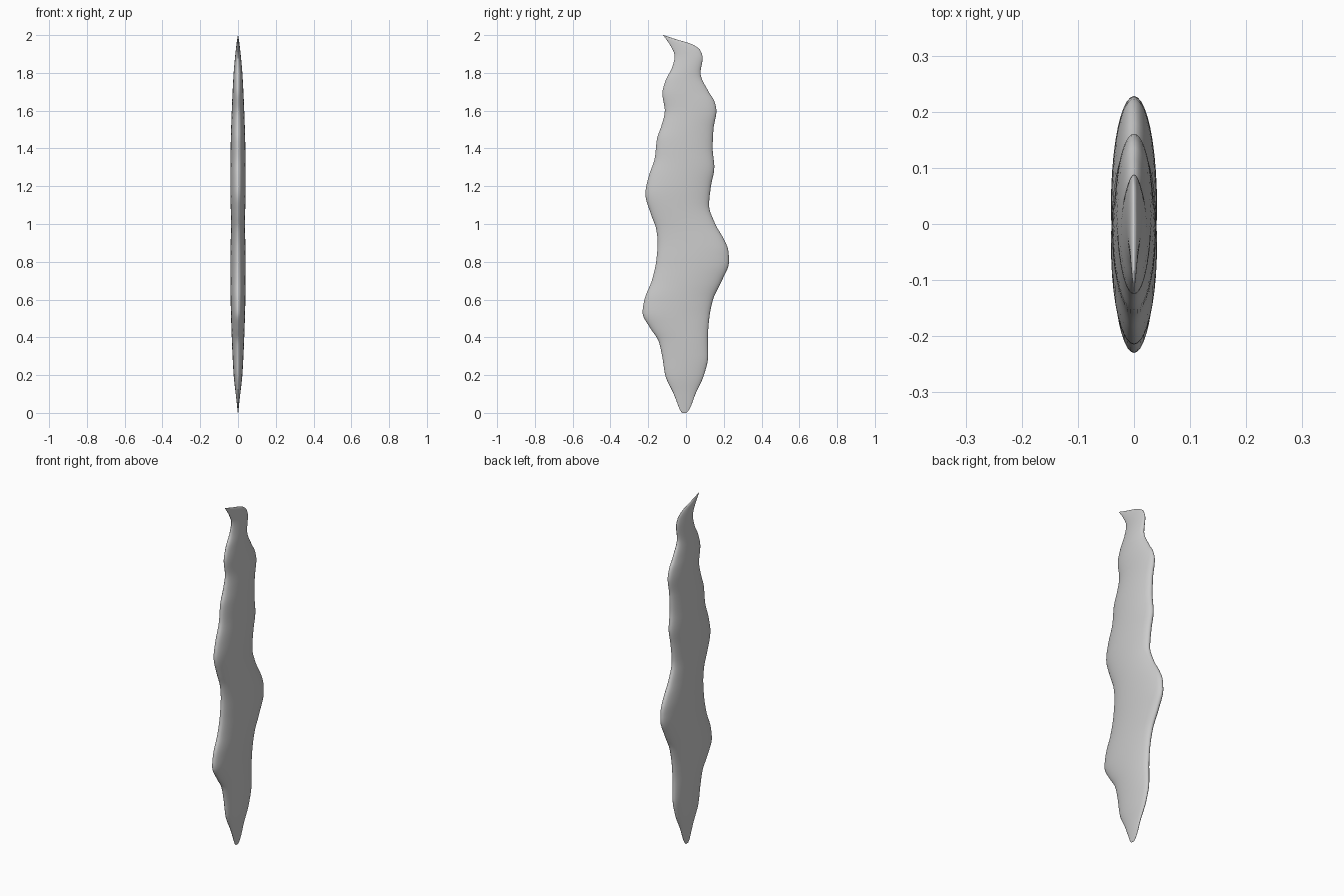
import bpy, bmesh, math

if "Cube" in bpy.data.objects:
    bpy.data.objects.remove(bpy.data.objects["Cube"])

# Edge curves as (height, offset) pairs
BACK_EDGE = [(0, .003), (.015, .015), (.04, .028), (.1, .05), (.2, .095), (.3, .117), (.4, .116),
             (.5, .123), (.6, .143), (.7, .19), (.8, .228), (.86, .224), (.92, .2), (1.0, .155),
             (1.1, .122), (1.2, .132), (1.3, .15), (1.4, .141), (1.5, .145), (1.6, .161),
             (1.65, .15), (1.7, .12), (1.8, .077), (1.88, .088), (1.92, .075), (1.95, .035),
             (1.98, -.06), (2, -.119)]
FRONT_EDGE = [(0, -.02), (.015, -.032), (.04, -.042), (.1, -.065), (.2, -.11), (.3, -.126), (.38, -.145),
              (.45, -.19), (.53, -.23), (.6, -.22), (.7, -.181), (.8, -.158), (.9, -.15),
              (.97, -.157), (1.05, -.185), (1.16, -.215), (1.25, -.198), (1.35, -.165),
              (1.45, -.154), (1.52, -.13), (1.6, -.112), (1.69, -.125), (1.76, -.108),
              (1.83, -.073), (1.89, -.06), (1.94, -.08), (2, -.121)]
THICKNESS = [(0, .001), (.1, .012), (.2, .023), (.4, .033), (.6, .039), (.8, .041), (1.0, .037),
             (1.2, .041), (1.4, .039), (1.6, .033), (1.8, .023), (1.9, .014), (1.96, .007), (2, .0005)]


def smooth_value(pts, z):
    """Monotone cubic interpolation through the points."""
    n = len(pts)
    d = [(pts[i + 1][1] - pts[i][1]) / (pts[i + 1][0] - pts[i][0]) for i in range(n - 1)]

    def slope(i):
        if i in (0, n - 1):
            return d[min(i, n - 2)]
        a, b = d[i - 1], d[i]
        return 0 if a * b <= 0 else 2 * a * b / (a + b)

    i = max(k for k in range(n - 1) if pts[k][0] <= z + 1e-9)
    h = pts[i + 1][0] - pts[i][0]
    t = min(1, (z - pts[i][0]) / h)
    return ((2*t**3 - 3*t*t + 1) * pts[i][1] + (t**3 - 2*t*t + t) * h * slope(i)
            + (3*t*t - 2*t**3) * pts[i + 1][1] + (t**3 - t*t) * h * slope(i + 1))


# Wavy blade: elliptical rings lofted from bottom to tip
RINGS, SIDES = 140, 40
bm = bmesh.new()
rings = []
for k in range(RINGS + 1):
    z = 1 - math.cos(math.pi * k / RINGS)
    y0, y1, th = (smooth_value(p, z) for p in (FRONT_EDGE, BACK_EDGE, THICKNESS))
    mid, half = (y0 + y1) / 2, (y1 - y0) / 2
    rings.append([bm.verts.new((th * math.cos(a), mid + half * math.sin(a), z))
                  for a in (2 * math.pi * j / SIDES for j in range(SIDES))])
for lo, hi in zip(rings, rings[1:]):
    for j in range(SIDES):
        n = (j + 1) % SIDES
        bm.faces.new((lo[j], lo[n], hi[n], hi[j]))
bm.faces.new(rings[0][::-1])
bm.faces.new(rings[-1])
bmesh.ops.recalc_face_normals(bm, faces=bm.faces)
for f in bm.faces:
    f.smooth = True

mesh = bpy.data.meshes.new("wavy_blade")
bm.to_mesh(mesh)
bm.free()
blade = bpy.data.objects.new("wavy_blade", mesh)
bpy.context.collection.objects.link(blade)
